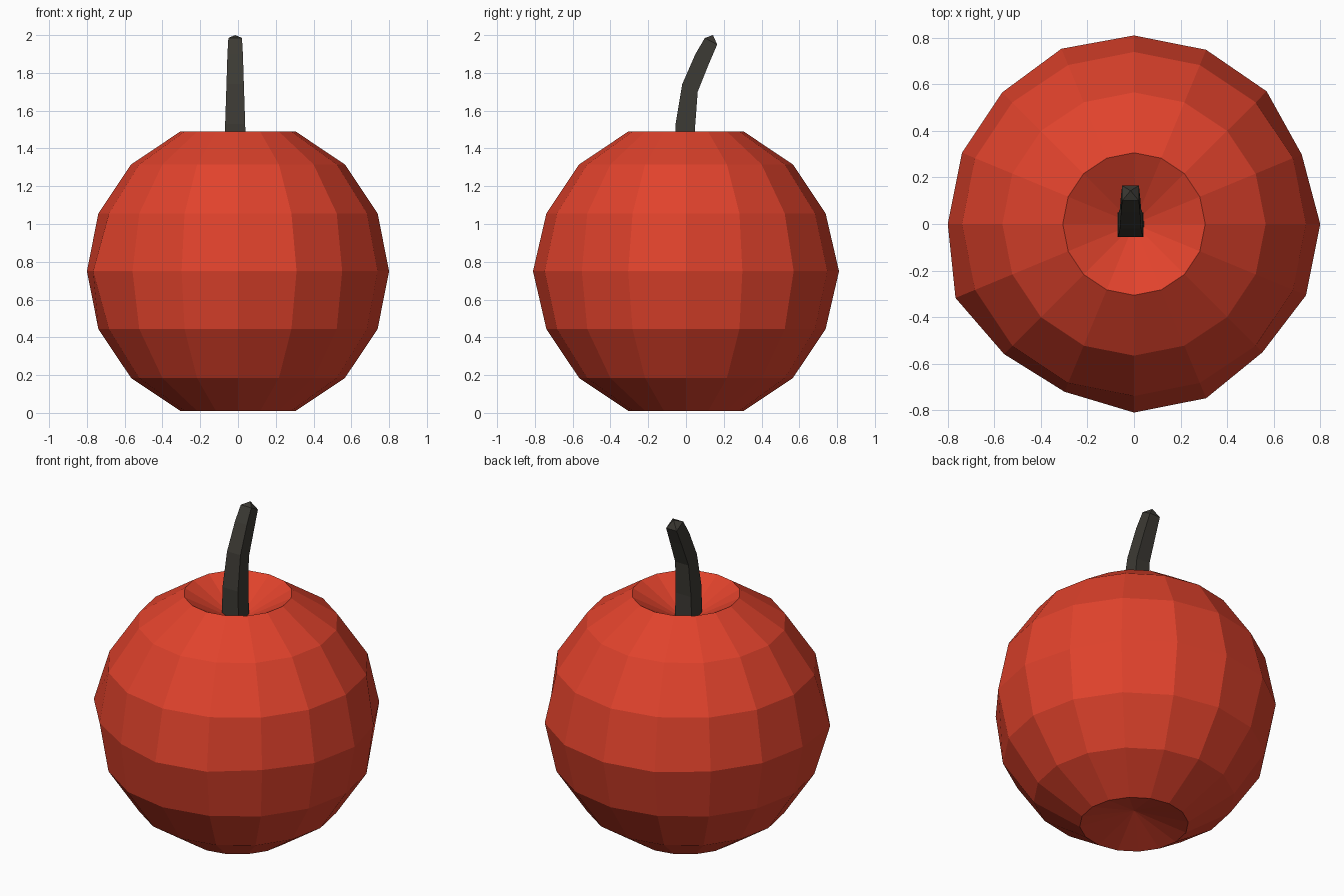
import bpy, bmesh, math

if "Cube" in bpy.data.objects:
    bpy.data.objects.remove(bpy.data.objects["Cube"])


def finish(name, bm, colour):
    bmesh.ops.recalc_face_normals(bm, faces=bm.faces)
    mesh = bpy.data.meshes.new(name)
    bm.to_mesh(mesh)
    bm.free()
    mat = bpy.data.materials.new(name + "_colour")
    mat.diffuse_color = (*colour, 1)
    mat.use_nodes = True
    mat.node_tree.nodes["Principled BSDF"].inputs["Base Color"].default_value = mat.diffuse_color
    mesh.materials.append(mat)
    obj = bpy.data.objects.new(name, mesh)
    bpy.context.collection.objects.link(obj)
    return obj


def loft(bm, rings, start, end):
    # Skin between rings, closing each end with a fan to a centre point
    loops = [[bm.verts.new(p) for p in ring] for ring in rings]
    n = len(loops[0])
    for a, b in zip(loops, loops[1:]):
        for i in range(n):
            j = (i + 1) % n
            bm.faces.new((a[i], a[j], b[j], b[i]))
    for loop, tip in ((loops[0], start), (loops[-1], end)):
        c = bm.verts.new(tip)
        for i in range(n):
            bm.faces.new((loop[i], loop[(i + 1) % n], c))


# Fruit body: 16-sided faceted ball, slightly uneven waist, dimpled at both poles
SIDES, R, MID = 16, 0.80, 0.75
waist = [.80, .78, .806, .81, .81, .815, .80, .80, .80, .83, .79, .78, .81, .81, .78, .80]
rings = []
for k in range(1, 8):
    t = math.pi * k / 8
    z = max(0.0, MID - R * math.cos(t))
    ring = []
    for i in range(SIDES):
        a = 2 * math.pi * i / SIDES
        r = waist[i] if k == 4 else R * math.sin(t)
        ring.append((r * math.cos(a), r * math.sin(a), z))
    rings.append(ring)
bm = bmesh.new()
loft(bm, rings, (0, 0, 0.10), (0, 0, 1.32))
finish("fruit_body", bm, (0.75, 0.055, 0.025))

# Stem: square, tapering, bending backwards, with a slightly raised tip
# Each section: half width, front (y, z), back (y, z)
sections = [
    (0.058, (-0.055, 1.30), (0.050, 1.30)),
    (0.053, (-0.055, 1.53), (0.047, 1.50)),
    (0.046, (-0.020, 1.74), (0.062, 1.70)),
    (0.041, (0.050, 1.90), (0.122, 1.85)),
    (0.036, (0.100, 1.985), (0.165, 1.95)),
]
CX = -0.015
rings = [[(CX - w, *f), (CX + w, *f), (CX + w, *b), (CX - w, *b)] for w, f, b in sections]
bm = bmesh.new()
loft(bm, rings, (CX, 0, 1.30), (CX, 0.143, 2.0))
finish("stem", bm, (0.045, 0.042, 0.034))
